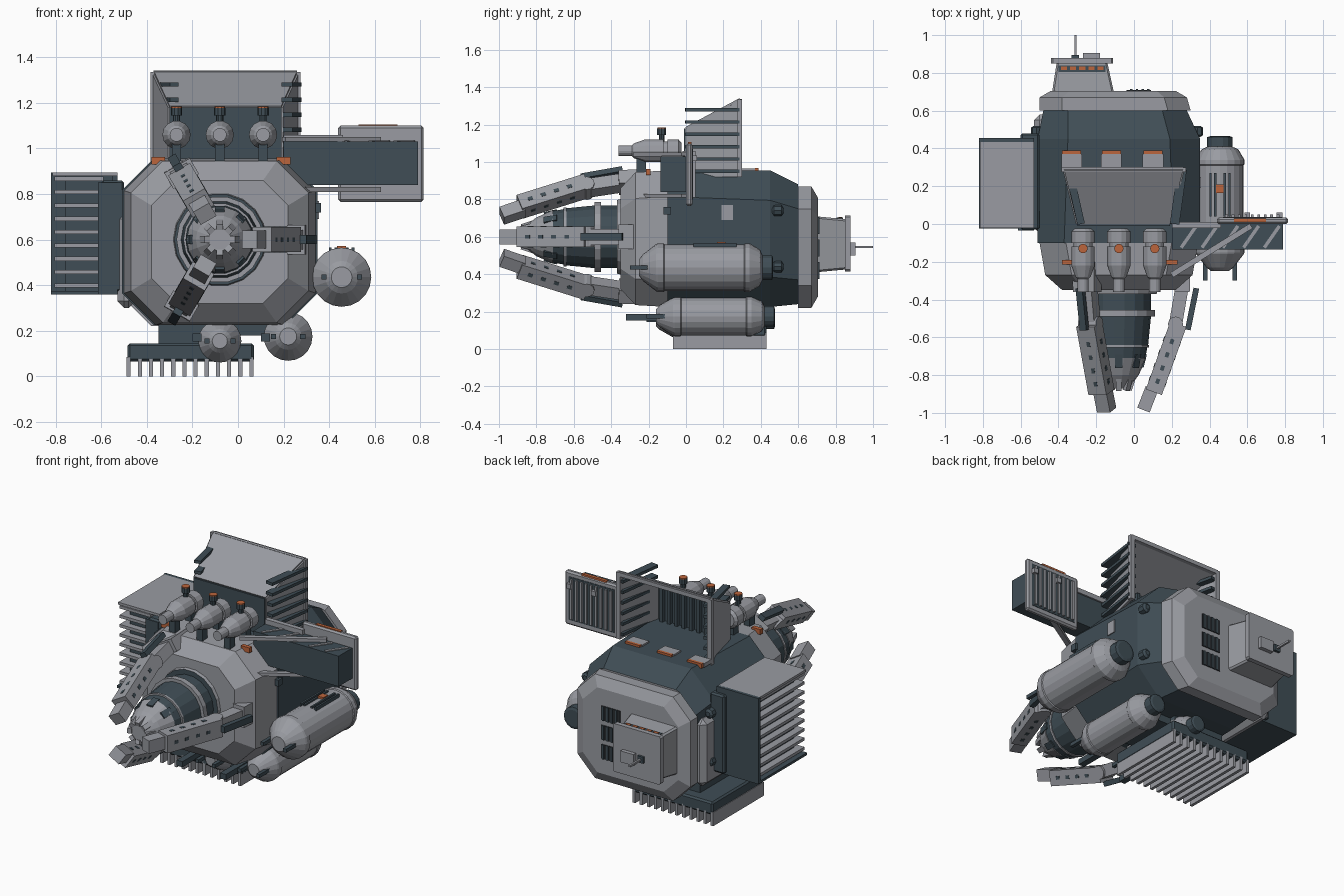
import bpy, bmesh, math
from mathutils import Matrix, Vector

cube = bpy.data.objects.get("Cube")
if cube:
    bpy.data.objects.remove(cube)


def material(name, rgb):
    m = bpy.data.materials.new(name)
    m.use_nodes = True
    m.diffuse_color = (*rgb, 1)
    m.node_tree.nodes["Principled BSDF"].inputs["Base Color"].default_value = (*rgb, 1)
    return m


MATS = [material("light_grey", (.32, .33, .36)), material("slate", (.05, .075, .092)),
        material("near_black", (.022, .026, .03)), material("orange", (.5, .13, .045))]
LIGHT, DARK, BLACK, ORANGE = range(4)


def finish(bm, name, mat=None, matrix=None):
    bmesh.ops.recalc_face_normals(bm, faces=bm.faces)
    if mat is not None:
        for f in bm.faces:
            f.material_index = mat
    me = bpy.data.meshes.new(name)
    bm.to_mesh(me)
    bm.free()
    for m in MATS:
        me.materials.append(m)
    ob = bpy.data.objects.new(name, me)
    bpy.context.collection.objects.link(ob)
    if matrix:
        ob.matrix_world = matrix
    return ob


def box(name, x, y, z, mat=LIGHT, bevel=0, matrix=None):
    """Box from three (low, high) ranges."""
    bm = bmesh.new()
    bmesh.ops.create_cube(bm, size=1)
    for v in bm.verts:
        v.co = [(a + b) / 2 + c * (b - a) for (a, b), c in zip((x, y, z), v.co)]
    if bevel:
        bmesh.ops.bevel(bm, geom=bm.edges[:], offset=bevel, segments=1, affect='EDGES')
    return finish(bm, name, mat, matrix)


def bar(name, p, q, w, h, mat=LIGHT, matrix=None):
    """Square bar between two points."""
    p, q = Vector(p), Vector(q)
    m = Matrix.Translation(p) @ (q - p).to_track_quat('Y', 'Z').to_matrix().to_4x4()
    if matrix:
        m = matrix @ m
    return box(name, (-w / 2, w / 2), (0, (q - p).length), (-h / 2, h / 2), mat, 0, m)


def skin(name, rings, mats, matrix=None):
    """Join closed rings of points, with one material per span."""
    bm = bmesh.new()
    loops = [[bm.verts.new(p) for p in ring] for ring in rings]
    n = len(loops[0])
    for a, b, mat in zip(loops, loops[1:], mats):
        for i in range(n):
            f = bm.faces.new((a[i], a[(i + 1) % n], b[(i + 1) % n], b[i]))
            f.material_index = mat
    bm.faces.new(loops[0]).material_index = mats[0]
    bm.faces.new(loops[-1]).material_index = mats[-1]
    return finish(bm, name, None, matrix)


def lathe(name, profile, x, z, mats=LIGHT, sides=20, y=0, matrix=None):
    """Turn (y, radius) pairs about an axis along y."""
    if isinstance(mats, int):
        mats = [mats] * (len(profile) - 1)
    rings = [[(r * math.cos(math.tau * i / sides), py, r * math.sin(math.tau * i / sides))
              for i in range(sides)] for py, r in profile]
    return skin(name, rings, mats, matrix or Matrix.Translation((x, y, z)))


def octagon(y, cx, cz, w, h, c):
    return [(cx + a, y, cz + b) for a, b in
            ((w - c, -h), (w, c - h), (w, h - c), (w - c, h),
             (c - w, h), (-w, h - c), (-w, c - h), (c - w, -h))]


def sheet(name, pts, mat=LIGHT, thick=.015):
    bm = bmesh.new()
    bm.faces.new([bm.verts.new(p) for p in pts])
    ob = finish(bm, name, mat)
    mod = ob.modifiers.new("thickness", 'SOLIDIFY')
    mod.thickness, mod.offset = thick, 0
    return ob


CX, CZ = -.08, .59

# Hull: light nose, slate middle, light stern
skin("hull", [octagon(-.35, CX, CZ, .30, .27, .11), octagon(-.27, CX, CZ, .39, .355, .14),
              octagon(-.1, CX, CZ, .42, .365, .14), octagon(-.1, CX, CZ, .43, .365, .14),
              octagon(.45, CX, CZ, .43, .365, .16), octagon(.6, -.1, .56, .38, .32, .13),
              octagon(.6, -.1, .545, .4, .325, .12), octagon(.67, -.11, .545, .39, .325, .12),
              octagon(.705, -.11, .545, .33, .265, .1)],
     [LIGHT, LIGHT, DARK, DARK, DARK, LIGHT, LIGHT, LIGHT])
box("flank_plate", (-.53, -.45), (-.05, .58), (.3, .72), LIGHT, .03)
for z in (.44, .74):
    for px in (-.515, .335):
        lathe("hull_stud", [(.46, .015), (.47, .03), (.51, .03), (.52, .015)], px, z, DARK, 8)
box("flank_hatch", (.34, .356), (.19, .25), (.69, .77))
box("flank_lug", (.34, .365), (-.12, -.08), (.72, .76), DARK)

# Roof hatches with orange strips
for x in (-.33, -.12, .1):
    box("roof_hatch", (x - .055, x + .055), (.3, .37), (.94, .965))
    box("roof_strip", (x - .05, x + .05), (.37, .388), (.94, .968), ORANGE)

# Drill
lathe("drill", [(-.3, .215), (-.37, .2), (-.37, .17), (-.455, .17), (-.455, .19), (-.49, .19),
                (-.49, .17), (-.64, .155), (-.64, .16), (-.655, .16), (-.655, .15), (-.71, .14),
                (-.71, .145), (-.8, .105), (-.87, .05)], CX, .6,
      [LIGHT, DARK, DARK, LIGHT, LIGHT, LIGHT, DARK, LIGHT, LIGHT, LIGHT, DARK, LIGHT, LIGHT, LIGHT], 18)
axis = Matrix.Translation((CX, 0, .6))
for i in range(8):
    turn = axis @ Matrix.Rotation(math.tau * i / 8, 4, 'Y')
    bar("drill_tooth", (.095, -.76, 0), (.055, -.88, 0), .025, .03, LIGHT, turn)
    bar("drill_notch", (.142, -.69, 0), (.125, -.76, 0), .012, .04, DARK, turn)

# Three gripping arms round the drill
for i in range(3):
    turn = axis @ Matrix.Rotation(math.tau * i / 3, 4, 'Y')
    bar("arm_root", (.34, -.2, 0), (.335, -.36, 0), .08, .13, LIGHT, turn)
    bar("arm_link", (.34, -.3, 0), (.30, -.53, 0), .07, .085, LIGHT, turn)
    bar("arm_ram", (.41, -.34, 0), (.365, -.56, 0), .03, .04, DARK, turn)
    lathe("arm_joint", [(-.055, .04), (.055, .04)], 0, 0, LIGHT, 12,
          matrix=turn @ Matrix.Translation((.3, -.53, 0)) @ Matrix.Rotation(math.pi / 2, 4, 'X'))
    bar("arm_claw", (.315, -.53, 0), (.185, -.89, 0), .09, .11, LIGHT, turn)
    bar("claw_tip", (.175, -.87, 0), (.13, -.985, 0), .07, .08, LIGHT, turn)
    for k in range(4):
        p = Vector((.285, -.61, 0)).lerp(Vector((.21, -.82, 0)), k / 3)
        q = p + Vector((-.009, -.025, 0))
        bar("claw_port", p, q, .02, .114, DARK, turn)
        bar("claw_port_face", p, q, .094, .02, DARK, turn)

# Roof canisters on posts, with orange caps
for x in (-.27, -.08, .11):
    lathe("canister", [(-.36, .03), (-.29, .03), (-.28, .04), (-.22, .062), (-.12, .062), (-.12, .05),
                       (-.1, .05), (-.1, .062), (-.04, .062), (-.025, .045)], x, 1.06, LIGHT, 14)
    for y in (-.24, -.08):
        box("canister_post", (x - .02, x + .02), (y - .025, y + .025), (.9, 1.03), DARK)
    up = Matrix.Translation((x, -.13, 1.1)) @ Matrix.Rotation(math.pi / 2, 4, 'X')
    lathe("canister_valve", [(0, .016), (.045, .016), (.045, .025), (.078, .025)], 0, 0, DARK, 10, matrix=up)
    lathe("valve_cap", [(.078, .024), (.084, .024)], 0, 0, ORANGE, 10, matrix=up)
for x in (-.35, .2):
    box("nose_lamp", (x - .03, x + .03), (-.215, -.19), (.93, .962), ORANGE)

# Rear-facing scoop: front wall, sloping roof, flared cheeks
wall = [(-.3, 0), (.19, 0), (.26, .29), (-.37, .29)]
sheet("scoop_wall", [(-.3, 0, .93), (.19, 0, .93), (.19, 0, 1.18), (-.3, 0, 1.18)], DARK, .02)
sheet("scoop_roof", [(-.3, 0, 1.18), (.19, 0, 1.18), (.26, .29, 1.335), (-.37, .29, 1.335)])
for (ax, ay), (bx, by) in ((wall[0], wall[3]), (wall[1], wall[2])):
    sheet("scoop_cheek", [(ax, ay, .92), (bx, by, .92), (bx, by, 1.33), (ax, ay, 1.18)])
    box("scoop_rim_post", (bx - .015, bx + .015), (.275, .3), (.92, 1.335))
bar("scoop_rim_top", (-.37, .288, 1.325), (.26, .288, 1.325), .025, .025)
for i in range(9):
    x = -.26 + i * .051
    box("scoop_inner_slat", (x - .01, x + .01), (.01, .035), (.95, 1.17), DARK)
for i in range(6):
    z = .95 + i * .066
    bar("scoop_slat_left", (.215, 0, z), (.255, .29, z), .05, .018, DARK)
    bar("scoop_slat_right", (-.28, 0, z), (-.345, .29, z), .04, .018, DARK)

# Side radiator: horizontal fins on a slate frame
box("radiator_mount", (-.6, -.5), (-.03, .48), (.37, .86), DARK, .01)
box("radiator_core", (-.76, -.55), (.02, .44), (.37, .88), DARK)
box("radiator_back", (-.82, -.53), (.435, .455), (.36, .895), DARK)
box("radiator_front_frame", (-.615, -.53), (-.035, -.015), (.36, .85), DARK)
box("radiator_foot", (-.82, -.53), (-.025, .45), (.36, .375), DARK)
box("radiator_lid", (-.815, -.53), (-.02, .44), (.88, .895))
for i in range(9):
    z = .39 + i * .0585
    box("radiator_fin", (-.805, -.59), (-.02, .44), (z, z + .018))

# Belly radiator: comb of hanging fins
box("belly_plate", (-.485, .07), (-.07, .43), (.065, .145), DARK, .01)
box("belly_mount", (-.35, .0), (.0, .36), (.13, .26), DARK)
for i in range(12):
    x = -.48 + i * .049
    box("belly_fin", (x - .009, x + .009), (-.07, .43), (0, .085))

# Side boom: slate block, end panel, struts and deck stripes
box("boom_block", (.2, .79), (-.135, 0), (.84, 1.03), DARK)
box("boom_top_rail", (.2, .46), (-.02, .01), (1.03, 1.06))
box("end_panel", (.44, .815), (.0, .035), (.765, 1.1), LIGHT, .01)
box("end_panel_inset", (.47, .785), (.032, .038), (.8, 1.07), DARK)
for i in range(9):
    x = .49 + i * .034
    box("end_panel_rib", (x - .007, x + .007), (.034, .05), (.81, 1.06))
box("end_panel_light", (.53, .7), (.01, .03), (1.095, 1.106), ORANGE)
for z in (.82, 1.04):
    bar("boom_strut", (.2, -.27, z), (.62, -.01, z), .03, .02)
for i in range(5):
    x = .25 + i * .11
    bar("deck_stripe", (x, -.125, 1.031), (x + .08, -.01, 1.031), .018, .008)
for x in (.6, .77):
    bar("panel_post", (x, .02, 1.02), (x, .06, 1.02), .03, .03)


def tank(name, x, z, r, y0, y1):
    """Round tank with domed nose, bands, dark outlet and nose probes."""
    lathe(name, [(y0, r * .35), (y0 + .02, r * .55), (y0 + .09, r * .97), (y0 + .1, r), (y0 + .13, r),
                 (y0 + .135, r * .96), (y1 - .1, r * .96), (y1 - .095, r), (y1 - .07, r),
                 (y1 - .015, r * .75), (y1, r * .5)], x, z)
    lathe("tank_outlet", [(y1 - .02, r * .4), (y1, r * .52), (y1 + .05, r * .52), (y1 + .055, r * .4)],
          x, z, DARK, 14)
    for s in (-.6, .6):
        bar("tank_probe", (x + s * r, y0 - .05, z), (x + s * r, y0 + .08, z), .022, .022, DARK)


tank("side_tank", .455, .435, .13, -.25, .41)
tank("belly_tank_left", .22, .175, .107, -.16, .42)
tank("belly_tank_right", -.08, .155, .095, -.16, .42)
for x in (.12, -.18):
    bar("belly_probe", (x, -.32, .17), (x, -.05, .17), .04, .035, DARK)
for x in (.405, .43, .48, .505):
    box("tank_groove", (x - .006, x + .006), (.04, .27), (.53, .566), DARK)
box("tank_badge", (.435, .475), (.165, .21), (.54, .572), ORANGE)
box("side_tank_mount", (.3, .42), (-.05, .3), (.38, .5), DARK)
box("belly_tank_mount", (-.12, .22), (0, .32), (.18, .27), DARK)

# Stern cabin with lip, windows, mast and grilles
skin("stern_cabin", [octagon(.69, -.27, .56, .165, .15, .01), octagon(.85, -.275, .56, .135, .135, .01),
                     octagon(.85, -.275, .565, .165, .15, .01), octagon(.88, -.275, .565, .165, .15, .01)],
     [LIGHT] * 3)
box("cabin_window_band", (-.4, -.15), (.805, .84), (.68, .702), DARK)
for i in range(5):
    x = -.37 + i * .048
    box("cabin_window", (x - .016, x + .016), (.815, .833), (.7, .706), ORANGE)
box("stern_box", (-.27, -.18), (.875, .905), (.5, .57))
bar("stern_mast", (-.31, .87, .545), (-.31, 1, .545), .012, .012)
box("mast_base", (-.33, -.29), (.875, .895), (.525, .565), DARK)
for z in (.42, .54, .66):
    box("stern_grille", (-.04, .09), (.7, .709), (z - .045, z + .045), BLACK)
    for i in range(4):
        x = -.02 + i * .03
        box("grille_bar", (x, x + .012), (.7, .714), (z - .045, z + .045), DARK)
